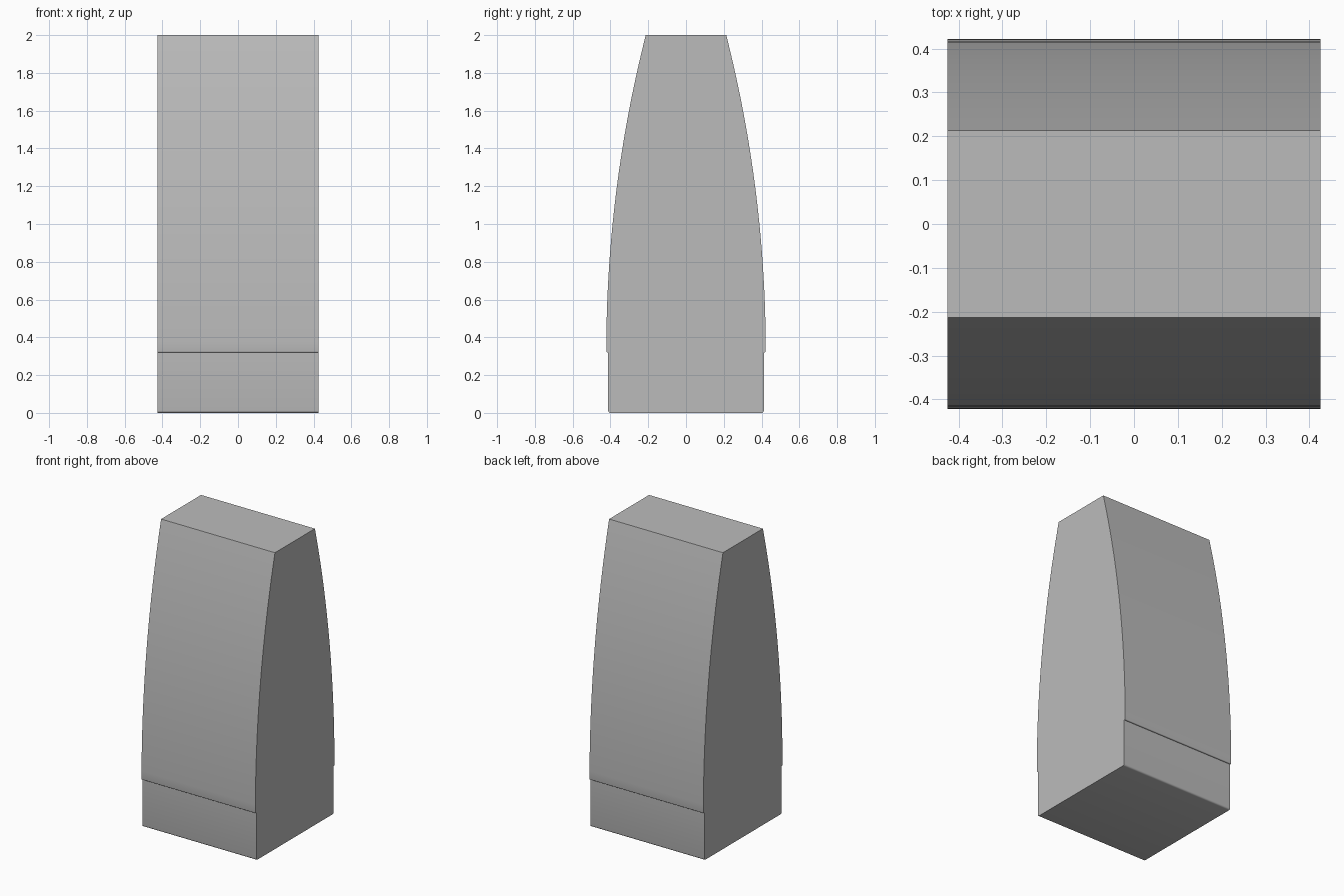
import bpy, bmesh, math

cube = bpy.data.objects.get("Cube")
if cube:
    bpy.data.objects.remove(cube, do_unlink=True)

HALF_WIDTH = 0.425
HEIGHT = 2.0
FOOT_Y, LIP_Y, TOP_Y = 0.412, 0.422, 0.213
LIP_Z = 0.32
FILLET = 0.012

# Plain grey material
grey = bpy.data.materials.new("plain grey")
grey.use_nodes = True
colour = (0.5, 0.5, 0.5, 1)
grey.diffuse_color = colour
grey.node_tree.nodes["Principled BSDF"].inputs["Base Color"].default_value = colour


def fillet(cy, cz, r, steps=4):
    """Quarter round from straight down to straight out."""
    return [(cy + r * math.sin(a), cz - r * math.cos(a))
            for a in (i * math.pi / 2 / steps for i in range(steps + 1))]


# Half profile: rounded foot, small overhanging lip, then a bowed taper
half = fillet(FOOT_Y - FILLET, FILLET, FILLET)
half.append((FOOT_Y, LIP_Z))
half += fillet(LIP_Y - 0.006, LIP_Z + 0.006, 0.006)
start = half[-1][1]
rise, drop = HEIGHT - start, LIP_Y - TOP_Y
radius = (rise ** 2 + drop ** 2) / (2 * drop)
sweep = math.asin(rise / radius)
STEPS = 32
for i in range(1, STEPS + 1):
    a = sweep * i / STEPS
    half.append((LIP_Y - radius * (1 - math.cos(a)), start + radius * math.sin(a)))
profile = half + [(-y, z) for y, z in reversed(half)]

# Extrude the mirrored profile across the width
bm = bmesh.new()
side = bm.faces.new([bm.verts.new((-HALF_WIDTH, y, z)) for y, z in profile])
grown = bmesh.ops.extrude_face_region(bm, geom=[side], use_keep_orig=True)
new_verts = [g for g in grown["geom"] if isinstance(g, bmesh.types.BMVert)]
bmesh.ops.translate(bm, verts=new_verts, vec=(2 * HALF_WIDTH, 0, 0))
bmesh.ops.recalc_face_normals(bm, faces=bm.faces)
mesh = bpy.data.meshes.new("tapered_block")
bm.to_mesh(mesh)
bm.free()
mesh.materials.append(grey)
block = bpy.data.objects.new("tapered_block", mesh)
bpy.context.collection.objects.link(block)

# Smooth the bowed faces, keep the corners crisp
bpy.ops.object.select_all(action="DESELECT")
block.select_set(True)
bpy.context.view_layer.objects.active = block
bpy.ops.object.shade_smooth_by_angle(angle=math.radians(30))
